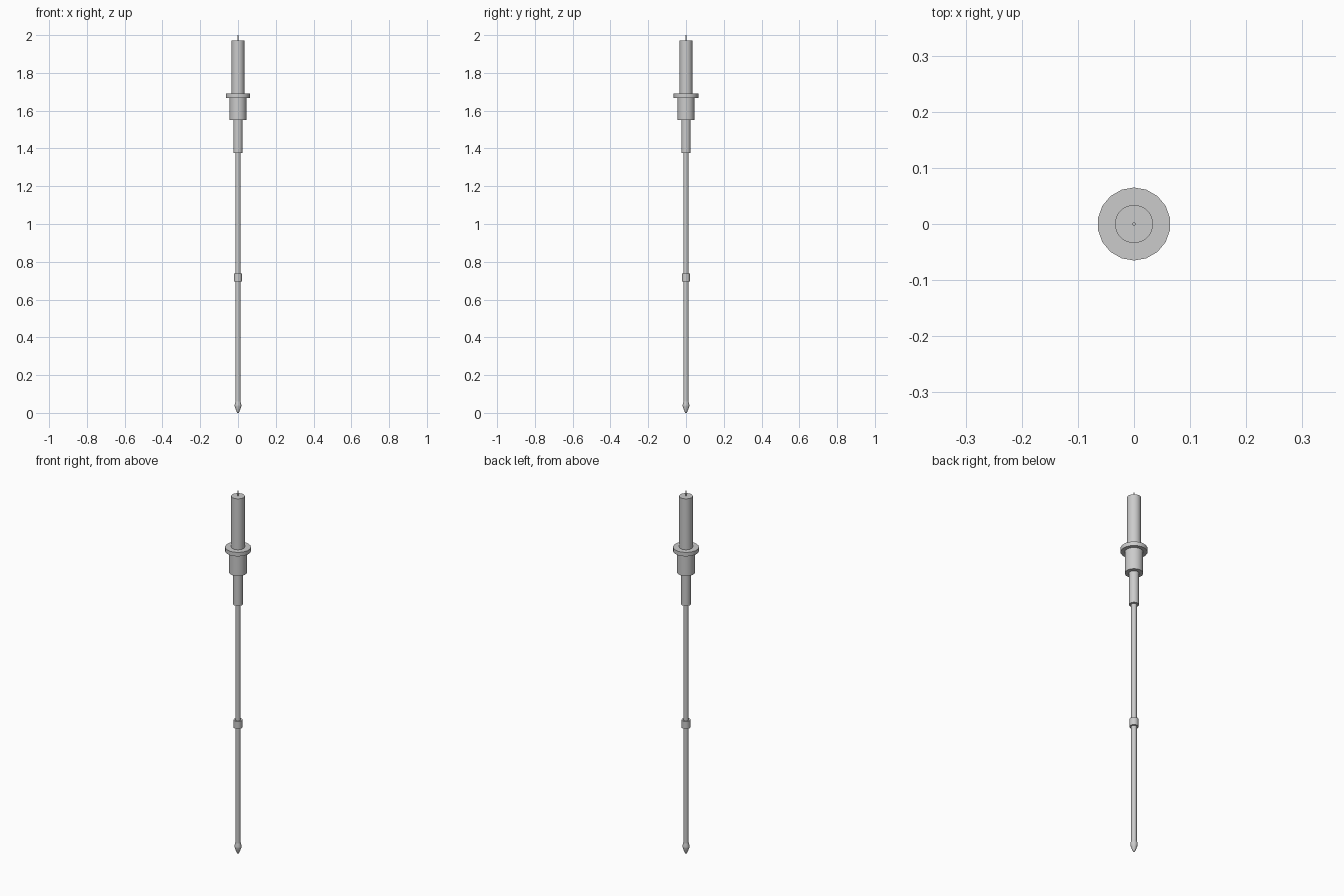
import bpy, bmesh, math

if "Cube" in bpy.data.objects:
    bpy.data.objects.remove(bpy.data.objects["Cube"])


def lathe(name, profile, sides=18):
    """Revolve (radius, z) points about z; radius 0 closes to a point, other ends are capped."""
    bm = bmesh.new()
    rings = []
    for r, z in profile:
        if r == 0:
            rings.append([bm.verts.new((0, 0, z))])
        else:
            angles = [math.pi / 2 + 2 * math.pi * i / sides for i in range(sides)]
            rings.append([bm.verts.new((r * math.cos(a), r * math.sin(a), z)) for a in angles])
    for low, high in zip(rings, rings[1:]):
        for i in range(sides):
            j = (i + 1) % sides
            if len(low) == 1:
                bm.faces.new((low[0], high[j], high[i]))
            elif len(high) == 1:
                bm.faces.new((low[i], low[j], high[0]))
            else:
                bm.faces.new((low[i], low[j], high[j], high[i]))
    for ring in (rings[0], rings[-1]):
        if len(ring) > 1:
            bm.faces.new(ring)
    bmesh.ops.recalc_face_normals(bm, faces=bm.faces)
    mesh = bpy.data.meshes.new(name)
    bm.to_mesh(mesh)
    bm.free()
    obj = bpy.data.objects.new(name, mesh)
    bpy.context.collection.objects.link(obj)
    bpy.ops.object.select_all(action='DESELECT')
    obj.select_set(True)
    bpy.context.view_layer.objects.active = obj
    bpy.ops.object.shade_smooth_by_angle(angle=math.radians(30))
    return obj


# Pointed bullet tip
lathe("tip", [(0.004, 0.0), (0.010, 0.013), (0.018, 0.036), (0.018, 0.042), (0.0135, 0.06)])

# Long rod and its coupling ring
lathe("rod", [(0.0135, 0.06), (0.0135, 1.375)])
lathe("coupling", [(0.022, 0.695), (0.022, 0.737)])

# Stepped handle
lathe("lower_sleeve", [(0.0245, 1.375), (0.0245, 1.55)])
lathe("handle_body", [(0.045, 1.55), (0.045, 1.668)])
lathe("flange", [(0.065, 1.668), (0.065, 1.69)])
lathe("upper_cylinder", [(0.034, 1.69), (0.034, 1.971)], 32)

# Thin pin on top
lathe("top_pin", [(0.003, 1.971), (0.003, 2.0)], 12)
